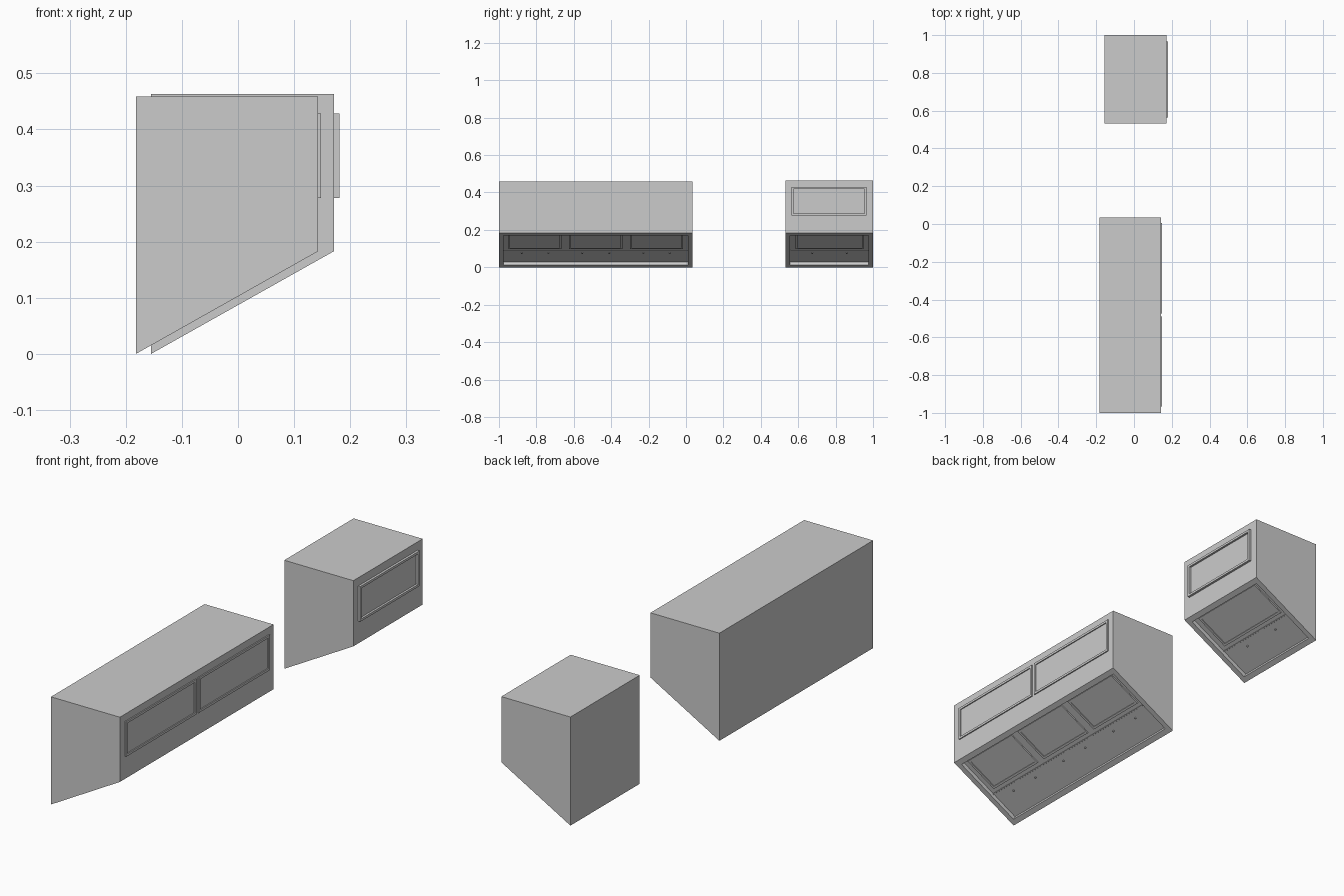
import bpy, bmesh
from mathutils import Vector, Matrix

cube = bpy.data.objects.get("Cube")
if cube:
    bpy.data.objects.remove(cube)

steel = bpy.data.materials.new("brushed_grey")
steel.use_nodes = True
GREY = (0.6, 0.6, 0.6, 1)
steel.diffuse_color = GREY
steel.node_tree.nodes["Principled BSDF"].inputs["Base Color"].default_value = GREY


def finish(name, bm):
    bmesh.ops.recalc_face_normals(bm, faces=bm.faces)
    mesh = bpy.data.meshes.new(name)
    bm.to_mesh(mesh)
    bm.free()
    mesh.materials.append(steel)
    obj = bpy.data.objects.new(name, mesh)
    bpy.context.collection.objects.link(obj)


def recess(bm, face, rim, depth):
    """Leave a rim around a face and sink its middle."""
    bmesh.ops.inset_individual(bm, faces=[face], thickness=rim, use_even_offset=True)
    bmesh.ops.inset_individual(bm, faces=[face], thickness=0.0, depth=-depth)


def plane_matrix(origin, u, w):
    """Local axes: u along the surface, y lengthwise, w outward."""
    m = Matrix((u, Vector((0, 1, 0)), w)).transposed().to_4x4()
    m.translation = origin
    return m


def framed_panel(name, m, u0, u1, v0, v1, rim, height, sink):
    bm = bmesh.new()
    bmesh.ops.create_cube(bm, size=1)
    for v in bm.verts:
        v.co = Vector((u0 if v.co.x < 0 else u1, v0 if v.co.y < 0 else v1,
                       -0.001 if v.co.z < 0 else height))
    bm.normal_update()
    top = max(bm.faces, key=lambda f: f.calc_center_median().z)
    recess(bm, top, rim, sink)
    bm.transform(m)
    finish(name, bm)


def knob(name, m, u, v):
    bm = bmesh.new()
    bmesh.ops.create_cone(bm, cap_ends=True, segments=12, radius1=0.004,
                          radius2=0.004, depth=0.006)
    bm.transform(m @ Matrix.Translation((u, v, 0.002)))
    finish(name, bm)


def hood(label, xb, xf, y0, y1, top, windows, window_out, filters):
    knee, depth = 0.183, 0.018

    # Hood shell with sloping underside, hollowed behind a rim
    bm = bmesh.new()
    profile = [(xb, 0), (xf, knee), (xf, top), (xb, top)]
    end = bm.faces.new([bm.verts.new((x, y0, z)) for x, z in profile])
    ext = bmesh.ops.extrude_face_region(bm, geom=[end], use_keep_orig=True)
    bmesh.ops.translate(bm, vec=(0, y1 - y0, 0),
                        verts=[g for g in ext["geom"] if isinstance(g, bmesh.types.BMVert)])
    bmesh.ops.recalc_face_normals(bm, faces=bm.faces)
    bm.normal_update()
    under = min(bm.faces, key=lambda f: f.normal.z)
    recess(bm, under, 0.024, depth)
    finish(label + "_hood_shell", bm)

    # Framed panels on the upright face
    face = plane_matrix(Vector((xf, 0, 0)), Vector((0, 0, 1)), Vector((1, 0, 0)))
    for i, (a, b) in enumerate(windows):
        framed_panel(f"{label}_front_panel_{i + 1}", face, 0.278, 0.428, a, b,
                     0.01, window_out, window_out * 0.9)

    # Filters, ledge and knobs on the sunken underside
    slope = Vector((xf - xb, 0, knee))
    length = slope.length
    u = slope.normalized()
    w = Vector((u.z, 0, -u.x))
    ceiling = plane_matrix(Vector((xb, 0, 0)) - w * depth, u, w)
    for i, (a, b) in enumerate(filters):
        framed_panel(f"{label}_filter_{i + 1}", ceiling, length * 0.48, length * 0.92,
                     a, b, 0.01, 0.006, 0.004)
        for j, t in enumerate((0.25, 0.75)):
            knob(f"{label}_knob_{i + 1}_{j + 1}", ceiling, length * 0.34, a + (b - a) * t)
    framed_panel(label + "_filter_ledge", ceiling, length * 0.42, length * 0.435,
                 y0 + 0.025, y1 - 0.025, 0.001, 0.004, 0.001)


hood("long", -0.182, 0.143, -1.0, 0.035, 0.459,
     [(-0.965, -0.49), (-0.475, 0.005)], 0.005,
     [(-0.95, -0.665), (-0.625, -0.34), (-0.3, -0.015)])
hood("short", -0.155, 0.171, 0.533, 1.0, 0.463,
     [(0.565, 0.965)], 0.01, [(0.585, 0.95)])
